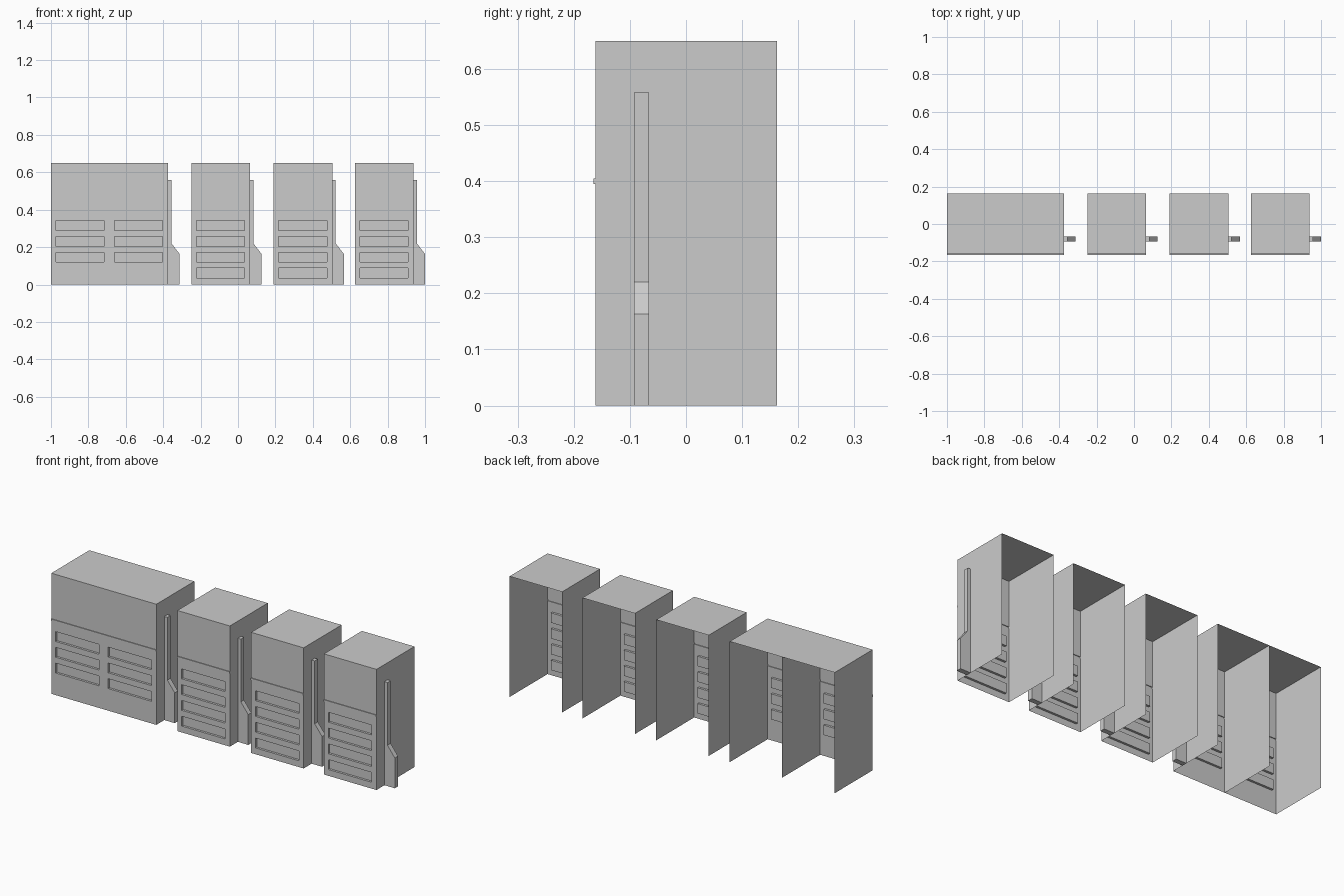
import bpy, bmesh

if "Cube" in bpy.data.objects:
    bpy.data.objects.remove(bpy.data.objects["Cube"])

FRONT, BACK, TOP = -0.161, 0.162, 0.65
RIDGE_Y = -0.165
WIDTH = 0.313
PANEL_H, DEPTH = 0.053, 0.012
PANEL_Z = [0.034, 0.119, 0.204, 0.289]


def finish(bm, name):
    bmesh.ops.remove_doubles(bm, verts=bm.verts, dist=1e-5)
    bmesh.ops.recalc_face_normals(bm, faces=bm.faces)
    mesh = bpy.data.meshes.new(name)
    bm.to_mesh(mesh)
    bm.free()
    obj = bpy.data.objects.new(name, mesh)
    bpy.context.collection.objects.link(obj)
    return obj


def cabinet(name, x, panel_rows, right_wall=True):
    """Thin shell, open at back and bottom, with recessed panels on the front."""
    # side profile: front sheet, thin ridge, top sheet
    profile = [(FRONT, 0)]
    for z in panel_rows:
        profile += [(FRONT, z), (FRONT, z + PANEL_H)]
    profile += [(FRONT, 0.395), (RIDGE_Y, 0.395), (RIDGE_Y, 0.405),
                (FRONT, 0.405), (FRONT, TOP), (BACK, TOP)]
    xs = [x, x + 0.026, x + 0.284, x + WIDTH]
    bm = bmesh.new()
    cols = [[bm.verts.new((px, y, z)) for y, z in profile] for px in xs]
    recesses = []
    for c in range(3):
        a, b = cols[c], cols[c + 1]
        for i in range(len(profile) - 1):
            face = bm.faces.new((a[i], b[i], b[i + 1], a[i + 1]))
            if c == 1 and profile[i][1] in panel_rows and profile[i][0] == FRONT:
                recesses.append(face)
    # side walls
    for col in [cols[0]] + ([cols[3]] if right_wall else []):
        foot = bm.verts.new((col[0].co.x, BACK, 0))
        bm.faces.new(col + [foot])
    # recessed panels
    new = bmesh.ops.extrude_discrete_faces(bm, faces=recesses)["faces"]
    verts = list({v for f in new for v in f.verts})
    bmesh.ops.translate(bm, verts=verts, vec=(0, DEPTH, 0))
    finish(bm, name)


def side_chute(name, x):
    """Narrow upright channel that widens near the floor."""
    outline = [(0, 0), (0.062, 0), (0.062, 0.163), (0.018, 0.22),
               (0.018, 0.558), (0, 0.558)]
    bm = bmesh.new()
    near = [bm.verts.new((x + px, -0.093, z)) for px, z in outline]
    far = [bm.verts.new((x + px, -0.066, z)) for px, z in outline]
    bm.faces.new(near)
    bm.faces.new(far[::-1])
    for i in range(5):
        bm.faces.new((near[i], near[i + 1], far[i + 1], far[i]))
    finish(bm, name)


# double cabinet on the left, sharing its middle wall
cabinet("double_cabinet_left", -1.0, PANEL_Z[1:], right_wall=False)
cabinet("double_cabinet_right", -1.0 + WIDTH, PANEL_Z[1:])
side_chute("double_cabinet_chute", -1.0 + 2 * WIDTH)

# three single cabinets
for n, x in enumerate((-0.249, 0.191, 0.625), 1):
    cabinet(f"single_cabinet_{n}", x, PANEL_Z)
    side_chute(f"single_cabinet_chute_{n}", x + WIDTH)
